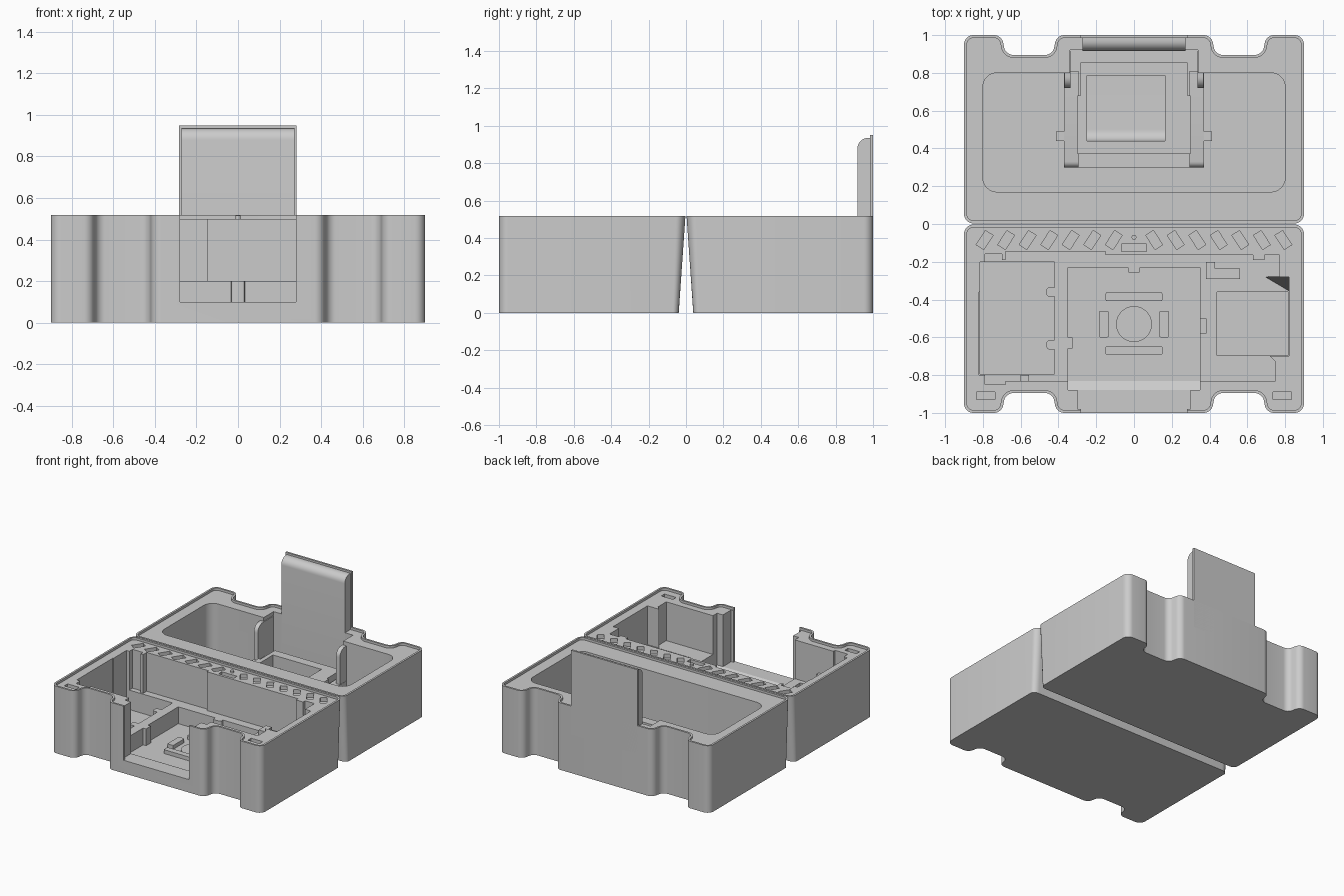
import bpy, bmesh, math
from mathutils import Vector

if "Cube" in bpy.data.objects:
    bpy.data.objects.remove(bpy.data.objects["Cube"])

RIM, TOP = 0.50, 0.518


def solid(name, lower, upper):
    """Closed solid between two matching loops of 3D points."""
    bm = bmesh.new()
    a = [bm.verts.new(p) for p in lower]
    b = [bm.verts.new(p) for p in upper]
    bm.faces.new(a)
    bm.faces.new(b)
    for i in range(len(a)):
        j = (i + 1) % len(a)
        bm.faces.new((a[i], a[j], b[j], b[i]))
    bmesh.ops.recalc_face_normals(bm, faces=bm.faces)
    me = bpy.data.meshes.new(name)
    bm.to_mesh(me)
    bm.free()
    ob = bpy.data.objects.new(name, me)
    bpy.context.collection.objects.link(ob)
    return ob


def prism(name, pts, z0, z1):
    return solid(name, [(x, y, z0) for x, y in pts], [(x, y, z1) for x, y in pts])


def prism_x(name, pts, x0, x1):
    return solid(name, [(x0, y, z) for y, z in pts], [(x1, y, z) for y, z in pts])


def rect(x0, x1, y0, y1):
    return [(x0, y0), (x1, y0), (x1, y1), (x0, y1)]


def box(name, x0, x1, y0, y1, z0, z1):
    return prism(name, rect(x0, x1, y0, y1), z0, z1)


def fillet(pts, radii, seg=8):
    """Round each corner of a polygon; radii is a number or one per corner."""
    out = []
    for i, p in enumerate(pts):
        r = radii if isinstance(radii, (int, float)) else radii[i]
        p = Vector(p)
        if r == 0:
            out.append(tuple(p))
            continue
        u = (Vector(pts[i - 1]) - p).normalized()
        v = (Vector(pts[(i + 1) % len(pts)]) - p).normalized()
        half = u.angle(v) / 2
        c = p + (u + v).normalized() * r / math.sin(half)
        t0 = p + u * r / math.tan(half) - c
        t1 = p + v * r / math.tan(half) - c
        for k in range(seg + 1):
            out.append(tuple(c + t0.slerp(t1, k / seg).normalized() * r))
    return out


def inset(pts, d):
    """Move a counter-clockwise loop inwards."""
    out = []
    for i, p in enumerate(pts):
        t = (Vector(pts[(i + 1) % len(pts)]) - Vector(pts[i - 1])).normalized()
        out.append((p[0] - t.y * d, p[1] + t.x * d))
    return out


def cut(target, *cutters):
    for c in cutters:
        m = target.modifiers.new("cut", 'BOOLEAN')
        m.operation, m.solver, m.object = 'DIFFERENCE', 'EXACT', c
        bpy.context.view_layer.objects.active = target
        bpy.ops.object.modifier_apply(modifier=m.name)
        bpy.data.objects.remove(c)


def flip(pts):
    return [(x, -y) for x, y in reversed(pts)]


def shell(name, front):
    """Outer half case with two finger notches, a slanted hinge face and a raised lip."""
    half = [(0.9, 0.003), (0.9, 1), (0.70, 1), (0.68, 0.895), (0.43, 0.895), (0.41, 1)]
    loop = fillet(half + [(-x, y) for x, y in reversed(half)], 0.05)
    low = [(x, y + 0.037 * max(0, 1 - y / 0.1)) for x, y in loop]
    inner = inset(loop, 0.015)
    if front:
        loop, low, inner = flip(loop), flip(low), flip(inner)
    ob = solid(name, [(x, y, 0) for x, y in low], [(x, y, TOP) for x, y in loop])
    cut(ob, prism("lip_cutter", inner, RIM, 0.6))
    return ob


# Front half: stepped cavity, pockets and front opening
front = shell("front_case", True)
cavity = [(-0.82, -0.36), (-0.82, -0.80), (-0.79, -0.80), (-0.79, -0.85), (-0.68, -0.85),
          (-0.68, -0.83), (0.75, -0.83), (0.75, -0.73), (0.72, -0.70), (0.82, -0.70),
          (0.82, -0.28), (0.77, -0.28), (0.77, -0.165), (0.69, -0.165), (0.69, -0.19),
          (0.63, -0.19), (0.63, -0.165), (-0.15, -0.165), (-0.15, -0.145), (-0.68, -0.145),
          (-0.68, -0.19), (-0.70, -0.19), (-0.70, -0.16), (-0.79, -0.16), (-0.79, -0.36)]
cut(front,
    prism("cavity", cavity, 0.2, 0.6),
    box("left_pocket", -0.815, -0.42, -0.795, -0.2, 0.05, 0.6),
    box("right_pocket", 0.44, 0.815, -0.695, -0.36, 0.05, 0.6),
    box("centre_pocket", -0.35, 0.35, -0.88, -0.23, 0.07, 0.6),
    box("side_slot", 0.32, 0.38, -0.58, -0.5, 0.12, 0.6),
    box("opening_inner", -0.30, 0.30, -0.98, -0.85, 0.1, 0.6),
    box("opening_outer", -0.28, 0.28, -1.1, -0.95, 0.1, 0.6))

# Slanted slots along the hinge rim, corner slots and pin
for s in (-1, 1):
    for i in range(7):
        cx, a = s * (0.107 + 0.114 * i), math.radians(90 + 33 * s)
        u = Vector((math.cos(a), math.sin(a))) * 0.045
        v = Vector((-math.sin(a), math.cos(a))) * 0.024
        c = Vector((cx, -0.085))
        cut(front, prism("slot", [tuple(c + p) for p in (u + v, v - u, -u - v, u - v)], 0.47, 0.6))
    cut(front, box("corner_slot", s * 0.785 - 0.05, s * 0.785 + 0.05, -0.93, -0.89, 0.47, 0.6))
cut(front, box("centre_slot", -0.065, 0.065, -0.145, -0.105, 0.47, 0.6))


def disc(x, y, r, n=32):
    return [(x + r * math.cos(k * math.tau / n), y + r * math.sin(k * math.tau / n)) for k in range(n)]


prism("hinge_pin", disc(0, -0.07, 0.013, 16), 0.48, 0.515)

# Pads on the centre floor and entry ramp
prism("round_pad", disc(0, -0.53, 0.095), 0.06, 0.08)
for y in (-0.385, -0.67):
    prism("long_pad", fillet(rect(-0.15, 0.15, y - 0.023, y + 0.023), 0.006, 2), 0.06, 0.1)
for x in (-0.16, 0.16):
    prism("short_pad", fillet(rect(x - 0.025, x + 0.025, -0.6, -0.46), 0.006, 2), 0.06, 0.1)
prism_x("entry_ramp", [(-0.83, 0.06), (-0.83, 0.072), (-0.88, 0.1), (-0.88, 0.06)], -0.35, 0.35)

# Small tabs and ribs inside the front half
prism("centre_tab", fillet(rect(-0.033, 0.033, -0.26, -0.225), [0.012, 0.012, 0, 0], 3), 0.06, 0.2)
box("left_tab", -0.36, -0.325, -0.66, -0.6, 0.06, 0.2)
for y in (-0.36, -0.64):
    prism("pocket_tab", fillet(rect(-0.465, -0.41, y - 0.025, y + 0.025), [0.02, 0, 0, 0.02], 4), 0.04, 0.2)
prism("corner_rib", [(0.38, -0.29), (0.56, -0.29), (0.56, -0.235), (0.43, -0.235),
                     (0.43, -0.2), (0.38, -0.2)], 0.19, 0.24)
box("locating_block", -0.6, -0.555, -0.835, -0.8, 0.19, 0.3)

# Steep corner wedge in the right compartment
bm = bmesh.new()
wedge = [bm.verts.new(p) for p in ((0.69, -0.28, 0.19), (0.825, -0.275, 0.19),
                                   (0.825, -0.36, 0.19), (0.825, -0.275, 0.46))]
bmesh.ops.convex_hull(bm, input=wedge)
me = bpy.data.meshes.new("corner_wedge")
bm.to_mesh(me)
bm.free()
bpy.context.collection.objects.link(bpy.data.objects.new("corner_wedge", me))

# Back half: rounded cavity with a central bay
back = shell("back_case", False)
cut(back,
    prism("back_cavity", fillet(rect(-0.8, 0.8, 0.17, 0.80), 0.075), 0.06, 0.6),
    box("bay", -0.34, 0.34, 0.75, 0.92, 0.06, 0.6))

# Raised closing panel with a thin flange behind it
panel = fillet([(0.917, 0.05), (0.99, 0.05), (0.99, 0.935), (0.917, 0.935)], [0, 0, 0, 0.055])
prism_x("raised_panel", panel, -0.272, 0.272)
box("panel_flange", -0.285, 0.282, 0.985, 1.0, 0.3, 0.95)

# Bay walls with rounded tops, side arms and clips
for s in (-1, 1):
    def xs(a, b):
        return sorted((s * a, s * b))
    wall = fillet([(0.72, 0.05), (0.915, 0.05), (0.915, 0.47), (0.72, 0.47)], [0, 0, 0, 0.06])
    prism_x("bay_wall", wall, *xs(0.335, 0.368))
    arm = fillet([(0.30, 0.05), (0.81, 0.05), (0.81, 0.2), (0.30, 0.2)], [0, 0, 0, 0.03], 4)
    prism_x("bay_arm", arm, *xs(0.295, 0.37))
    box("arm_clip", *xs(0.365, 0.413), 0.44, 0.49, 0.05, 0.2)

# Stepped platform with a scooped recess
box("platform_step", -0.3, 0.3, 0.30, 0.375, 0.05, 0.12)
platform = prism("platform", [(-0.3, 0.37), (0.3, 0.37), (0.3, 0.68), (0.283, 0.68),
                              (0.283, 0.855), (-0.283, 0.855), (-0.283, 0.68), (-0.3, 0.68)], 0.05, 0.24)
scoop = fillet([(0.44, 0.4), (0.44, 0.15), (0.785, 0.15), (0.785, 0.4)], [0, 0.06, 0, 0])
cut(platform, prism_x("scoop", scoop, -0.25, 0.165))

# Smooth curved walls while keeping hard edges
bpy.ops.object.select_all(action='SELECT')
bpy.context.view_layer.objects.active = front
bpy.ops.object.shade_smooth_by_angle(angle=math.radians(30))
